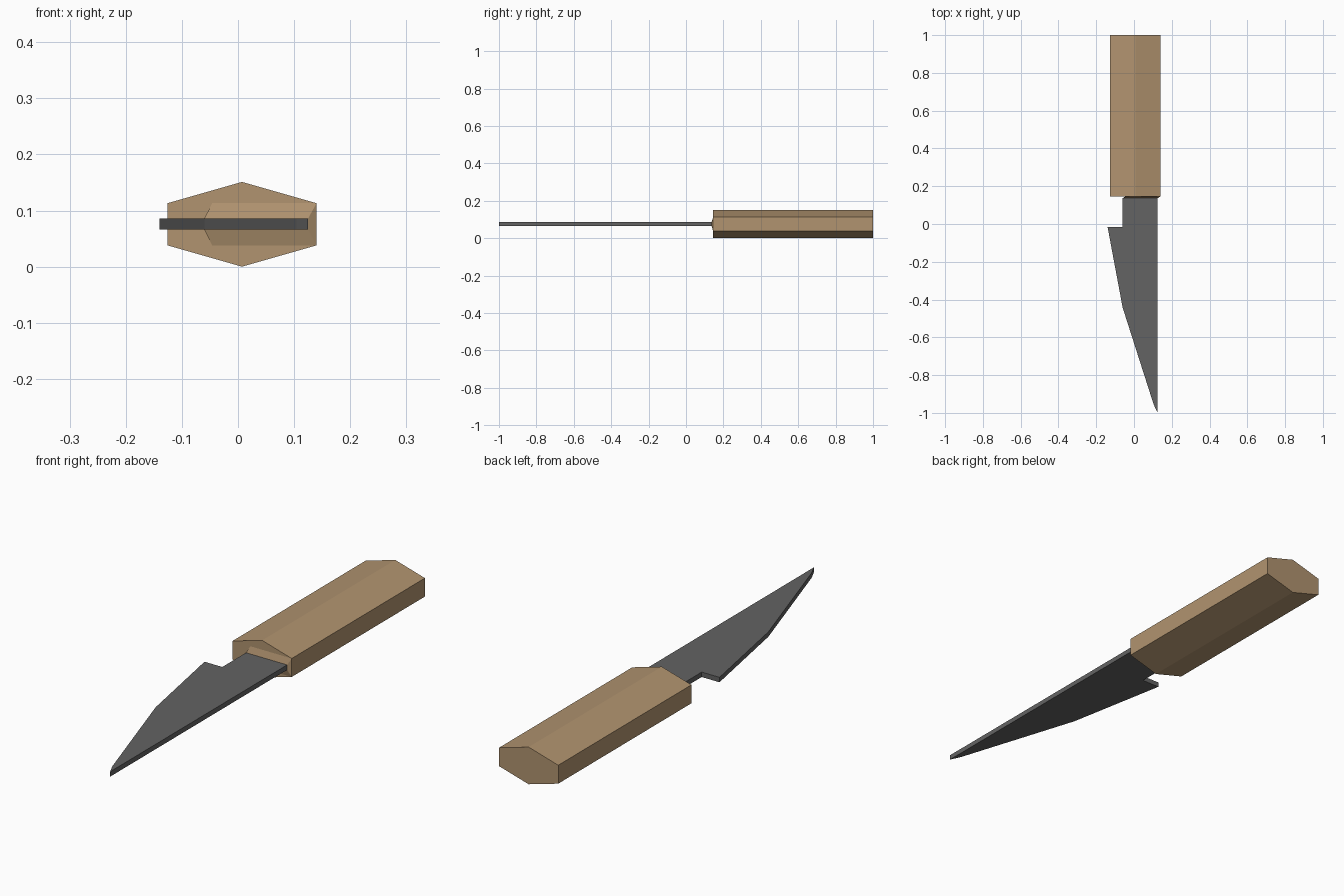
import bpy

if "Cube" in bpy.data.objects:
    bpy.data.objects.remove(bpy.data.objects["Cube"])


def material(name, rgb):
    m = bpy.data.materials.new(name)
    m.diffuse_color = (*rgb, 1)
    m.use_nodes = True
    m.node_tree.nodes["Principled BSDF"].inputs["Base Color"].default_value = m.diffuse_color
    return m


def loft(name, ring_a, ring_b, mat):
    """Closed flat-sided solid between two matching rings."""
    n = len(ring_a)
    faces = [tuple(range(n))[::-1], tuple(range(n, 2 * n))]
    faces += [(i, (i + 1) % n, n + (i + 1) % n, n + i) for i in range(n)]
    mesh = bpy.data.meshes.new(name)
    mesh.from_pydata(ring_a + ring_b, [], faces)
    mesh.materials.append(mat)
    obj = bpy.data.objects.new(name, mesh)
    bpy.context.collection.objects.link(obj)
    return obj


def rect(x0, x1, z0, z1, y):
    return [(x0, y, z0), (x0, y, z1), (x1, y, z1), (x1, y, z0)]


wood = material("light wood", (0.44, 0.295, 0.16))
steel = material("dark steel", (0.125, 0.125, 0.125))

FRONT, COLLAR = 0.145, 0.137      # handle front and collar front
Z0, Z1 = 0.066, 0.086             # blade underside and top

# Handle: long hexagonal prism
hexagon = [(0.007, 0), (-0.126, 0.038), (-0.126, 0.113),
           (0.007, 0.151), (0.14, 0.113), (0.14, 0.038)]
loft("handle", [(x, FRONT, z) for x, z in hexagon],
     [(x, 1.0, z) for x, z in hexagon], wood)

# Collar: shallow taper from the handle face down to the blade root
loft("collar", rect(-0.06, 0.125, Z0, Z1, COLLAR),
     rect(-0.046, 0.14, 0.038, 0.113, FRONT), wood)

# Blade: flat outline with a notched heel and a straight back
outline = [(0.125, COLLAR), (-0.06, COLLAR), (-0.06, -0.015), (-0.14, -0.015),
           (-0.06, -0.443), (0.104, -0.955), (0.125, -1.0)]
loft("blade", [(x, y, Z0) for x, y in outline],
     [(x, y, Z1) for x, y in outline], steel)

# Make every side face outward
import bmesh
for obj in bpy.context.collection.objects:
    bm = bmesh.new()
    bm.from_mesh(obj.data)
    bmesh.ops.recalc_face_normals(bm, faces=bm.faces[:])
    bm.to_mesh(obj.data)
    bm.free()
